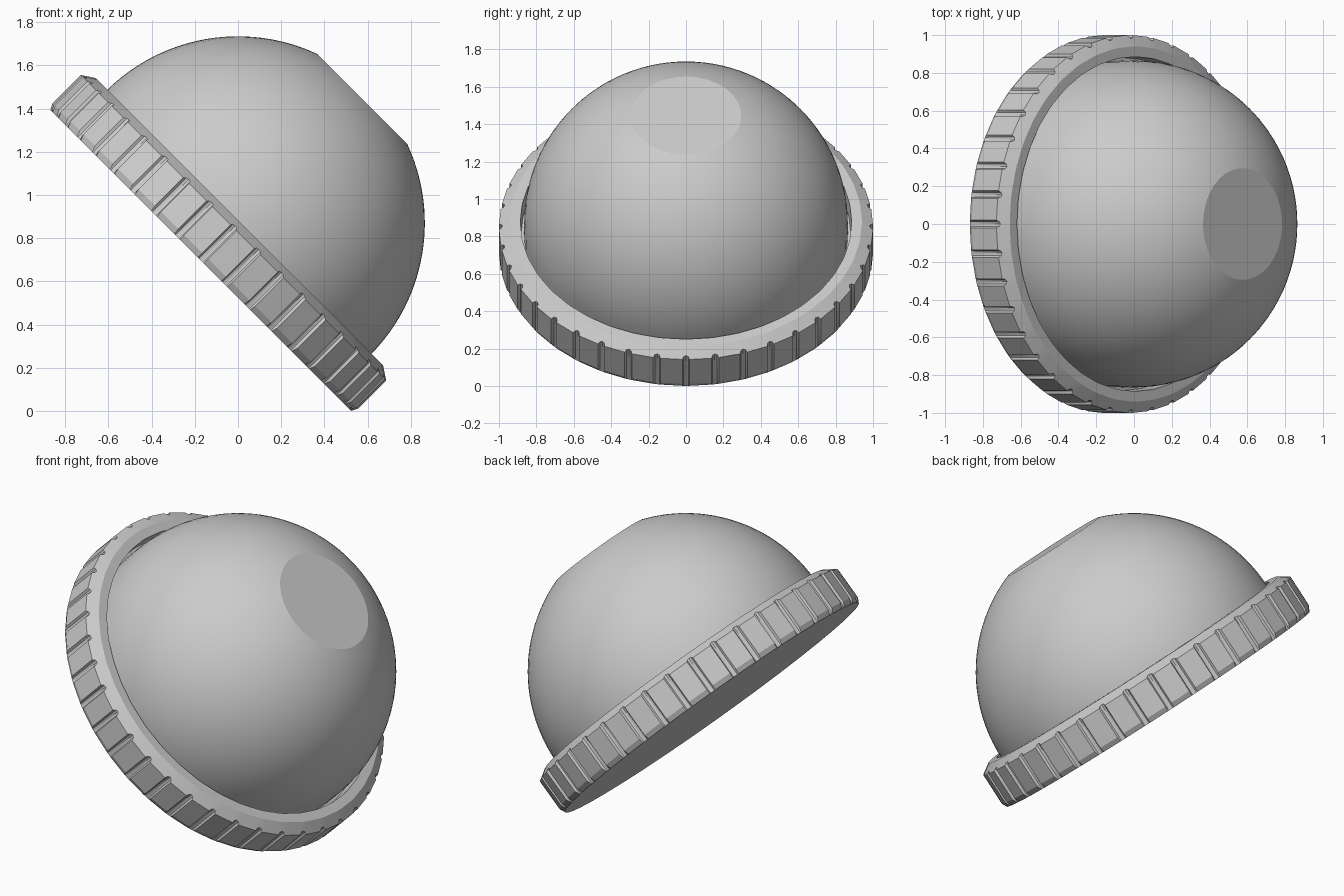
import bpy, bmesh, math
from mathutils import Matrix

if "Cube" in bpy.data.objects:
    bpy.data.objects.remove(bpy.data.objects["Cube"], do_unlink=True)

# Single neutral grey
GREY = (0.6, 0.6, 0.6, 1)
grey = bpy.data.materials.new("light grey")
grey.use_nodes = True
grey.diffuse_color = GREY
grey.node_tree.nodes["Principled BSDF"].inputs["Base Color"].default_value = GREY

# Whole model leans towards +x
LEAN = Matrix.Translation((0, 0, 0.87)) @ Matrix.Rotation(math.radians(45), 4, "Y")


def loft(name, loops, smooth_angle):
    """Skin a stack of closed loops and cap both ends."""
    bm = bmesh.new()
    rows = [[bm.verts.new(p) for p in loop] for loop in loops]
    n = len(rows[0])
    for low, high in zip(rows, rows[1:]):
        for i in range(n):
            j = (i + 1) % n
            bm.faces.new((low[i], low[j], high[j], high[i]))
    bm.faces.new(rows[0][::-1])
    bm.faces.new(rows[-1])
    bmesh.ops.recalc_face_normals(bm, faces=bm.faces)
    mesh = bpy.data.meshes.new(name)
    bm.to_mesh(mesh)
    bm.free()
    mesh.materials.append(grey)
    obj = bpy.data.objects.new(name, mesh)
    bpy.context.collection.objects.link(obj)
    obj.matrix_world = LEAN
    bpy.ops.object.select_all(action="DESELECT")
    obj.select_set(True)
    bpy.context.view_layer.objects.active = obj
    bpy.ops.object.shade_smooth_by_angle(angle=math.radians(smooth_angle))
    return obj


def polar(r, a, z):
    return (r * math.cos(a), r * math.sin(a), z)


# Dome: hemisphere with a short skirt and a flat cut at the crown
RADIUS, FLAT = 0.865, 0.813
top_angle = math.asin(FLAT / RADIUS)
STEPS, SIDES = 24, 80
profile = [(RADIUS, -0.12)]
for i in range(STEPS + 1):
    t = top_angle * i / STEPS
    profile.append((RADIUS * math.cos(t), RADIUS * math.sin(t)))
loft("dome", [[polar(r, math.tau * k / SIDES, z) for k in range(SIDES)]
              for r, z in profile], 20)

# Collar: flat grip panels divided by narrow rounded grooves
NOTCHES = 40
GROOVE = [(-0.02, 0), (-0.013, 0.013), (0, 0.018), (0.013, 0.013), (0.02, 0)]
outline = [(math.tau * k / NOTCHES + da, depth)
           for k in range(NOTCHES) for da, depth in GROOVE]


def collar_loop(r, z, cut=0, rise=0):
    return [polar(r - cut * d, a, z + rise * d) for a, d in outline]


loft("grip_collar", [
    collar_loop(0.985, -0.244),
    collar_loop(1.0, -0.215, cut=1),
    collar_loop(1.0, -0.03, cut=1, rise=0.67),
    collar_loop(0.94, 0.01),
    collar_loop(0.885, 0.01),
    collar_loop(0.88, -0.08),
    collar_loop(0.8, -0.08),
], 25)
